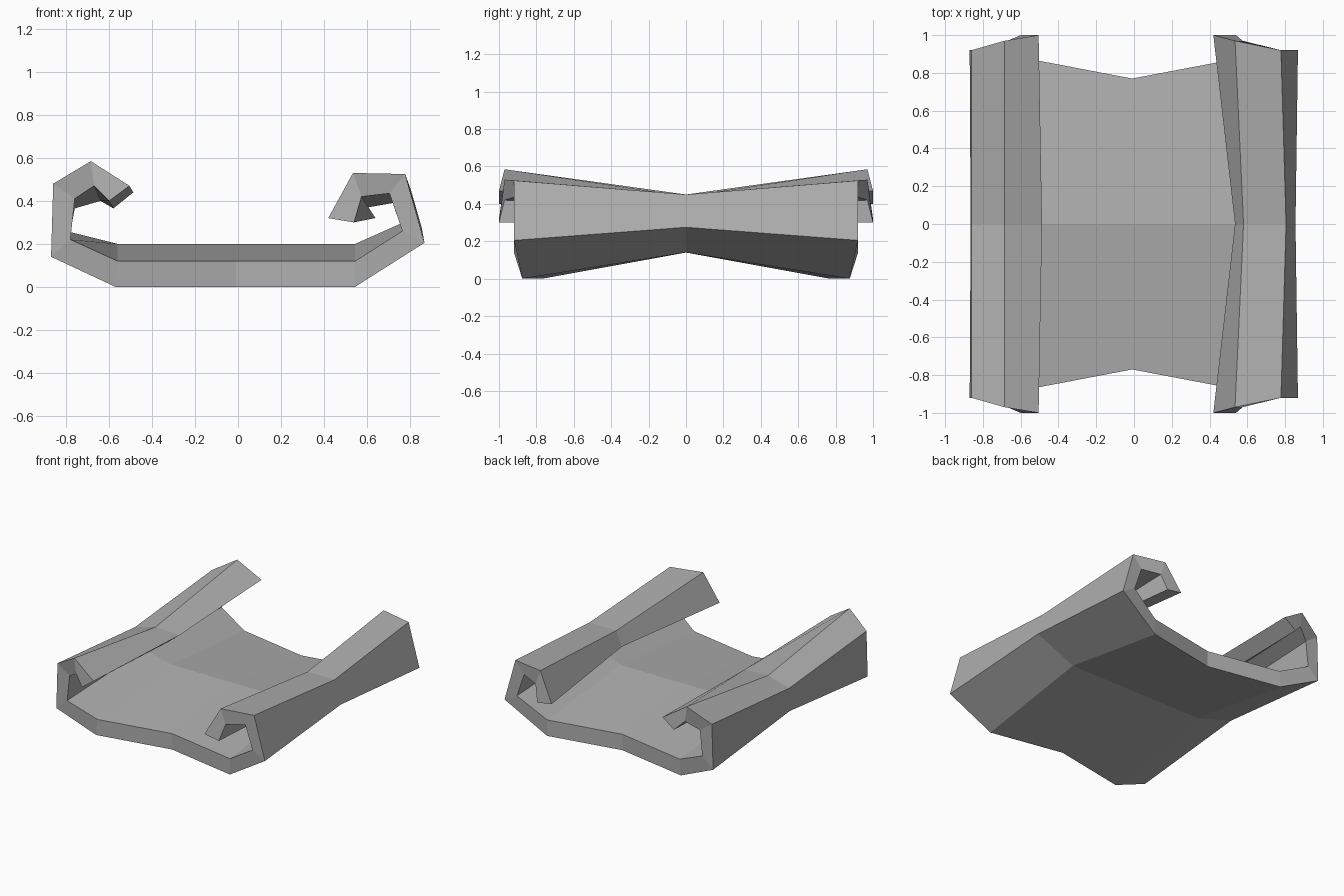
import bpy
import bmesh

default_cube = bpy.data.objects.get("Cube")
if default_cube:
    bpy.data.objects.remove(default_cube)


def make_material(name, colour):
    material = bpy.data.materials.new(name)
    material.use_nodes = True
    material.diffuse_color = colour
    shader = next(n for n in material.node_tree.nodes if n.type == 'BSDF_PRINCIPLED')
    shader.inputs["Base Color"].default_value = colour
    shader.inputs["Roughness"].default_value = 0.8
    return material


# Cross-section stations around the sheet, each one:
# (depth of the end), end outer, end inner, waist outer, waist inner as (x, z)
left_scroll = [
    (1.0, (-.505, .47), (-.6, .4), (-.487, .44), (-.58, .365)),
    (.97, (-.685, .585), (-.67, .47), (-.685, .45), (-.64, .4)),
    (.92, (-.86, .48), (-.76, .41), (-.86, .4), (-.76, .365)),
    (.92, (-.87, .14), (-.78, .22), (-.865, .23), (-.78, .255)),
]
floor = [
    (.875, (-.57, 0), (-.56, .12), (-.57, .14), (-.56, .2)),
    (.77, (-.01, 0), (-.01, .12), (-.01, .14), (-.01, .2)),
    (.875, (.545, 0), (.545, .12), (.545, .14), (.545, .2)),
]
right_scroll = [
    (.92, (.868, .205), (.765, .26), (.855, .275), (.77, .3)),
    (.92, (.778, .525), (.705, .435), (.805, .45), (.72, .39)),
    (.97, (.535, .53), (.575, .42), (.58, .45), (.605, .37)),
    (1.0, (.42, .32), (.54, .3), (.535, .34), (.64, .32)),
]


def build_sheet(name, stations, material):
    """Loft the front half from end to waist; a mirror makes the back half."""
    bm = bmesh.new()
    rows = []
    for depth, end_out, end_in, waist_out, waist_in in stations:
        corners = [(end_out, -depth), (end_in, -depth), (waist_in, 0), (waist_out, 0)]
        rows.append([bm.verts.new((x, y, z)) for (x, z), y in corners])
    for a, b in zip(rows, rows[1:]):
        # front rim, inner skin and outer skin; the waist stays open for the mirror
        for i, j in ((0, 1), (1, 2), (3, 0)):
            bm.faces.new((a[i], a[j], b[j], b[i]))
    # lips closing the free edge of each scroll
    bm.faces.new(rows[0])
    bm.faces.new(reversed(rows[-1]))
    bmesh.ops.recalc_face_normals(bm, faces=bm.faces)

    mesh = bpy.data.meshes.new(name)
    bm.to_mesh(mesh)
    bm.free()
    mesh.materials.append(material)
    obj = bpy.data.objects.new(name, mesh)
    bpy.context.collection.objects.link(obj)

    mirror = obj.modifiers.new("front_to_back", 'MIRROR')
    mirror.use_axis = (False, True, False)
    mirror.use_clip = True
    return obj


grey = make_material("mid_grey", (.425, .425, .425, 1))
build_sheet("curled_sheet", left_scroll + floor + right_scroll, grey)
